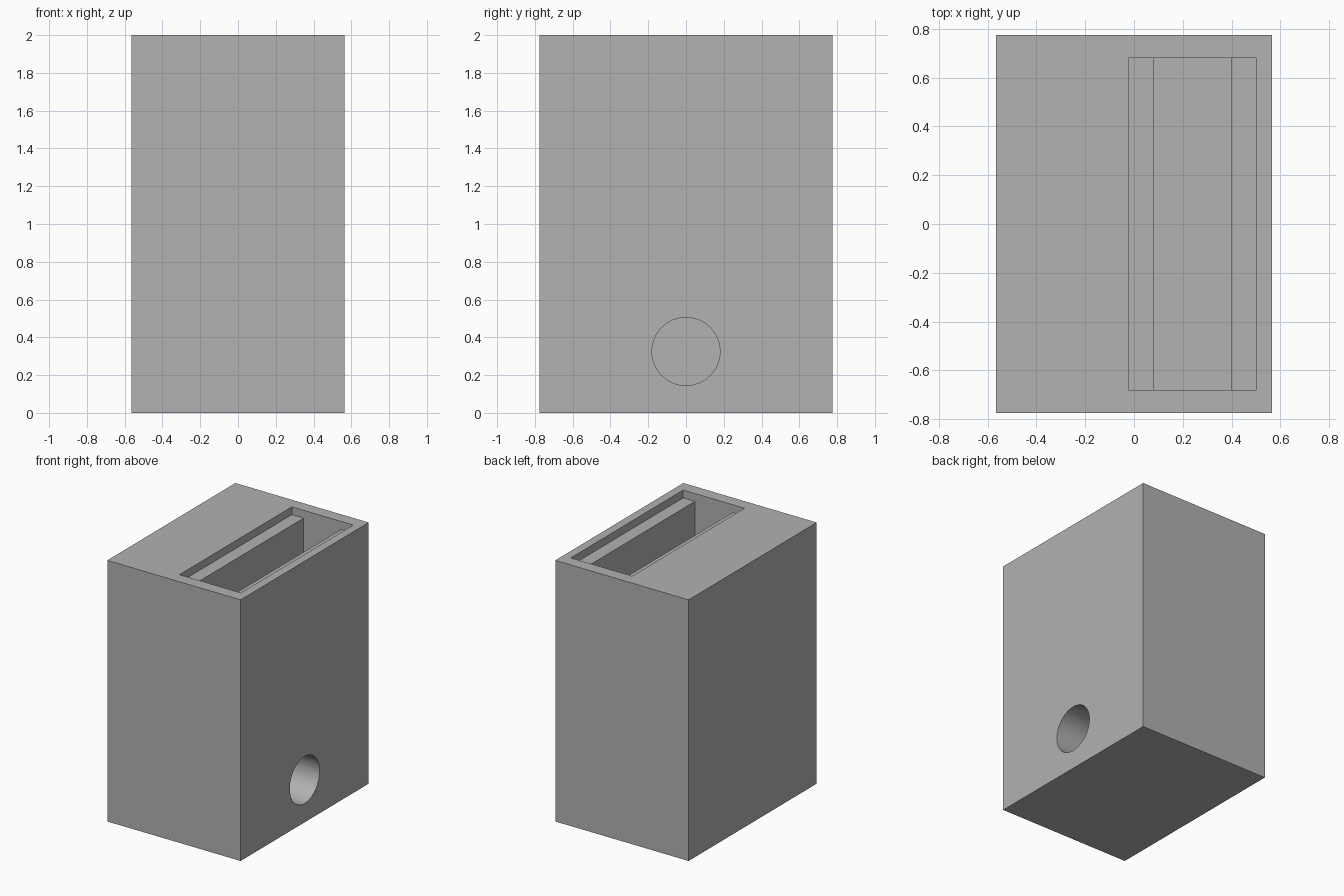
import bpy, bmesh, math

cube = bpy.data.objects.get("Cube")
if cube:
    bpy.data.objects.remove(cube, do_unlink=True)

WIDTH, DEPTH, HEIGHT = 1.13, 1.55, 2.0

grey = bpy.data.materials.new("plain grey")
grey.use_nodes = True
colour = (0.445, 0.445, 0.445, 1)
grey.diffuse_color = colour
grey.node_tree.nodes["Principled BSDF"].inputs["Base Color"].default_value = colour


def prism(name, profile, half_depth):
    """Extrude an x-z profile along y, centred on y = 0."""
    bm = bmesh.new()
    face = bm.faces.new([bm.verts.new((x, -half_depth, z)) for x, z in profile])
    result = bmesh.ops.extrude_face_region(bm, geom=[face])
    verts = [v for v in result["geom"] if isinstance(v, bmesh.types.BMVert)]
    bmesh.ops.translate(bm, verts=verts, vec=(0, 2 * half_depth, 0))
    bmesh.ops.recalc_face_normals(bm, faces=bm.faces)
    mesh = bpy.data.meshes.new(name)
    bm.to_mesh(mesh)
    bm.free()
    mesh.materials.append(grey)
    obj = bpy.data.objects.new(name, mesh)
    bpy.context.collection.objects.link(obj)
    return obj


# Solid housing block
w = WIDTH / 2
housing = prism("housing", [(-w, 0), (w, 0), (w, HEIGHT), (-w, HEIGHT)], DEPTH / 2)

# Top slot: shallow lid recess above a narrower deep pocket
slot = prism("slot_cutter", [
    (-0.02, 2.1), (-0.02, 1.94), (0.08, 1.94), (0.08, 0.65),
    (0.40, 0.65), (0.40, 1.94), (0.50, 1.94), (0.50, 2.1)], 0.68)

# Round port in the left side
bpy.ops.mesh.primitive_cylinder_add(
    vertices=64, radius=0.18, depth=0.6,
    location=(0.32, 0, 0.325), rotation=(0, math.pi / 2, 0))
port = bpy.context.object
port.name = "port_cutter"
port.data.materials.append(grey)

for cutter in (slot, port):
    cut = housing.modifiers.new(cutter.name, "BOOLEAN")
    cut.operation = "DIFFERENCE"
    cut.solver = "EXACT"
    cut.object = cutter

# Bake the cuts, then remove the cutters
bpy.ops.object.select_all(action="DESELECT")
housing.select_set(True)
bpy.context.view_layer.objects.active = housing
for cutter in (slot, port):
    bpy.ops.object.modifier_apply(modifier=cutter.name)
    bpy.data.objects.remove(cutter, do_unlink=True)
bpy.ops.object.shade_smooth_by_angle(angle=math.radians(30))
